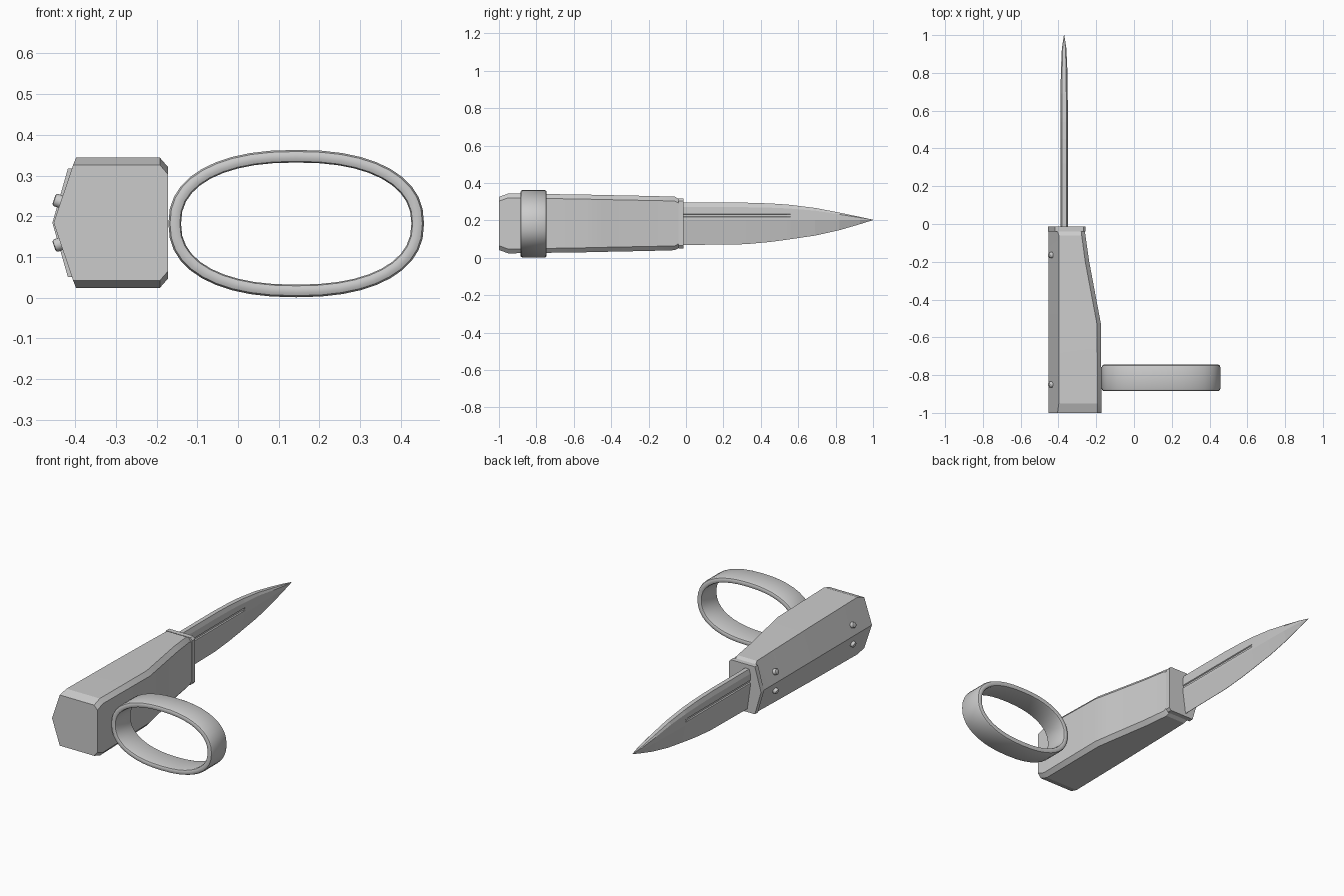
import bpy, bmesh, math
from mathutils import Vector

if "Cube" in bpy.data.objects:
    bpy.data.objects.remove(bpy.data.objects["Cube"])

def finish(name, bm, smooth=None):
    bmesh.ops.recalc_face_normals(bm, faces=bm.faces)
    me = bpy.data.meshes.new(name)
    bm.to_mesh(me)
    bm.free()
    ob = bpy.data.objects.new(name, me)
    bpy.context.collection.objects.link(ob)
    if smooth:
        bpy.ops.object.select_all(action='DESELECT')
        bpy.context.view_layer.objects.active = ob
        ob.select_set(True)
        bpy.ops.object.shade_smooth_by_angle(angle=math.radians(smooth))
    return ob

def loft(name, rings, closed=False, smooth=None):
    bm = bmesh.new()
    vs = [[bm.verts.new(p) for p in r] for r in rings]
    n = len(rings[0])
    pairs = list(zip(vs, vs[1:]))
    if closed:
        pairs.append((vs[-1], vs[0]))
    for a, b in pairs:
        for i in range(n):
            j = (i + 1) % n
            bm.faces.new((a[i], a[j], b[j], b[i]))
    if not closed:
        bm.faces.new(vs[0])
        bm.faces.new(vs[-1])
    return finish(name, bm, smooth)

MID = 0.184

# handle: seven-sided section, tapering toward the blade
def section(y, right, half, ch, left=-0.398, apex=-0.453):
    upper = [(left, half), (right - ch, half), (right, half - ch * 1.15)]
    pts = [(apex, 0)] + upper + [(x, -h) for x, h in reversed(upper)]
    return [(x, y, MID + h) for x, h in pts]

loft("handle", [section(-1, -0.172, 0.142, 0.02, -0.405),
                section(-0.95, -0.172, 0.16, 0.02),
                section(-0.53, -0.175, 0.154, 0.021),
                section(-0.45, -0.19, 0.152, 0.021),
                section(-0.2, -0.237, 0.147, 0.021),
                section(-0.06, -0.257, 0.143, 0.02),
                section(-0.037, -0.26, 0.13, 0.02, -0.405)], smooth=20)

# guard plate at the blade end
loft("guard", [section(y, -0.256, 0.133, 0.012, -0.418, -0.456)
               for y in (-0.04, -0.013)])

# blade: (y, spine z, edge z, half thickness, groove depth)
stations = [(-0.05, 0.295, 0.068, 0.02, 0.006), (0.32, 0.295, 0.073, 0.02, 0.006),
            (0.45, 0.291, 0.085, 0.02, 0.006), (0.54, 0.285, 0.097, 0.02, 0.005),
            (0.56, 0.283, 0.1, 0.02, 0), (0.69, 0.267, 0.119, 0.019, 0),
            (0.82, 0.242, 0.148, 0.017, 0), (0.93, 0.219, 0.18, 0.012, 0),
            (1.0, 0.204, 0.202, 0.001, 0)]
rings = []
for y, top, bot, t, d in stations:
    gz = 0.226 if y < 0.7 else 0.203 + (top - 0.203) * 0.3
    w = min(0.008, (gz - 0.203) * 0.4)
    side = [(t * 0.6, top), (t, top - (top - gz) * 0.35), (t, gz + w), (t - d, gz + w * 0.6),
            (t - d, gz - w * 0.6), (t, gz - w), (t, 0.2025), (0.001, bot)]
    rings.append([(-0.37 + x, y, z) for x, z in side]
                 + [(-0.37 - x, y, z) for x, z in reversed(side)])
loft("blade", rings)

# finger ring: rounded band swept round a superellipse
def sup(v, e):
    return math.copysign(abs(v) ** e, v)

band = [(0, -0.058), (0, 0.058), (0.004, 0.067), (0.011, 0.07), (0.021, 0.07),
        (0.028, 0.067), (0.031, 0.058), (0.031, -0.058), (0.028, -0.067),
        (0.021, -0.07), (0.011, -0.07), (0.004, -0.067)]
rings = []
for k in range(40):
    a = math.tau * k / 40
    c, s = sup(math.cos(a), 0.87), sup(math.sin(a), 0.87)
    rings.append([(0.143 + (0.314 - r) * c, -0.815 + w, 0.182 + (0.181 - r) * s)
                  for r, w in band])
loft("finger_ring", rings, closed=True, smooth=40)

# rivets on the two slanted faces
for y in (-0.165, -0.85):
    for s in (-1, 1):
        n = Vector((-0.16, 0, s * 0.055)).normalized()
        bm = bmesh.new()
        bmesh.ops.create_cone(bm, cap_ends=True, segments=16, radius1=0.016,
                              radius2=0.016, depth=0.034)
        top = [e for e in bm.edges if all(v.co.z > 0 for v in e.verts)]
        bmesh.ops.bevel(bm, geom=top, offset=0.006, segments=2, affect='EDGES', profile=0.5)
        bmesh.ops.transform(bm, matrix=n.to_track_quat('Z', 'Y').to_matrix().to_4x4(),
                            verts=bm.verts)
        bmesh.ops.translate(bm, vec=(-0.436, y, MID + s * 0.052), verts=bm.verts)
        finish("rivet", bm, 40)
